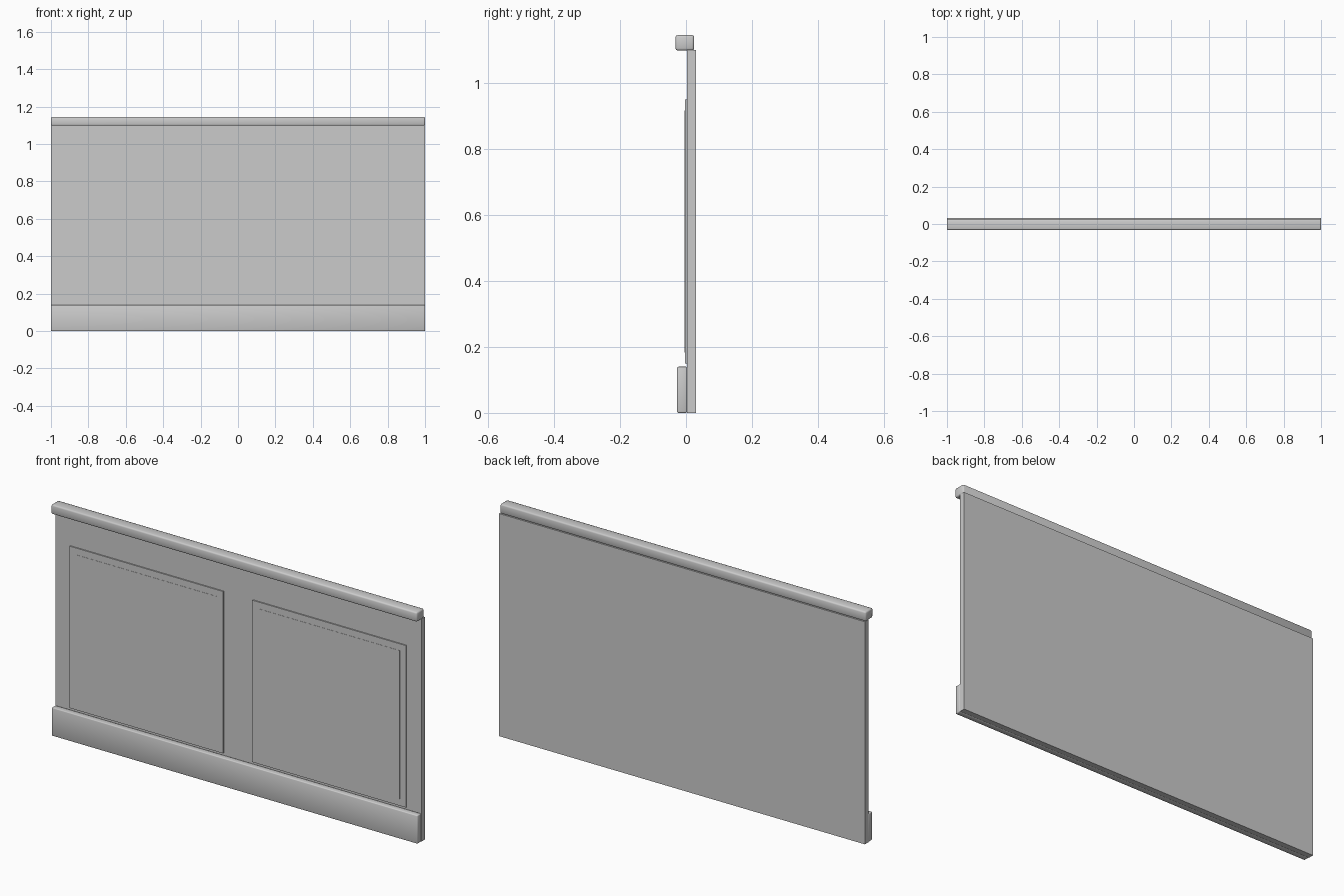
import bpy

cube = bpy.data.objects.get("Cube")
if cube:
    bpy.data.objects.remove(cube, do_unlink=True)

# One painted finish
paint = bpy.data.materials.new("light grey paint")
paint.use_nodes = True
grey = (0.6, 0.6, 0.6, 1)
paint.diffuse_color = grey
paint.node_tree.nodes["Principled BSDF"].inputs["Base Color"].default_value = grey


def box(name, x, y, z, bevel=0, segments=2):
    """Box from (min, max) ranges, with optional softly shaded rounded edges."""
    bpy.ops.mesh.primitive_cube_add(size=1, location=[sum(r) / 2 for r in (x, y, z)])
    ob = bpy.context.object
    ob.name = name
    ob.scale = [r[1] - r[0] for r in (x, y, z)]
    bpy.ops.object.transform_apply(location=False, rotation=False, scale=True)
    ob.data.materials.append(paint)
    if bevel:
        mod = ob.modifiers.new("rounded edges", 'BEVEL')
        mod.width = bevel
        mod.segments = segments
        bpy.ops.object.shade_smooth()
    return ob


# Wall board with skirting and top rail
FACE = 0.003
box("wall_board", (-1, 1), (FACE, 0.031), (0, 1.1))
box("skirting", (-1, 1), (-0.027, FACE), (0, 0.14), 0.004)
box("top_rail", (-1, 1), (-0.032, 0.025), (1.098, 1.145), 0.007)

# Two raised panels, each with a slightly proud inner field
BORDER = 0.033
for side, centre in (("right", -0.5), ("left", 0.5)):
    half = 0.42
    box(side + "_raised_panel", (centre - half, centre + half),
        (-0.003, FACE), (0.15, 0.95))
    half -= BORDER
    box(side + "_inner_field", (centre - half, centre + half),
        (-0.004, FACE), (0.15 + BORDER, 0.95 - BORDER))
